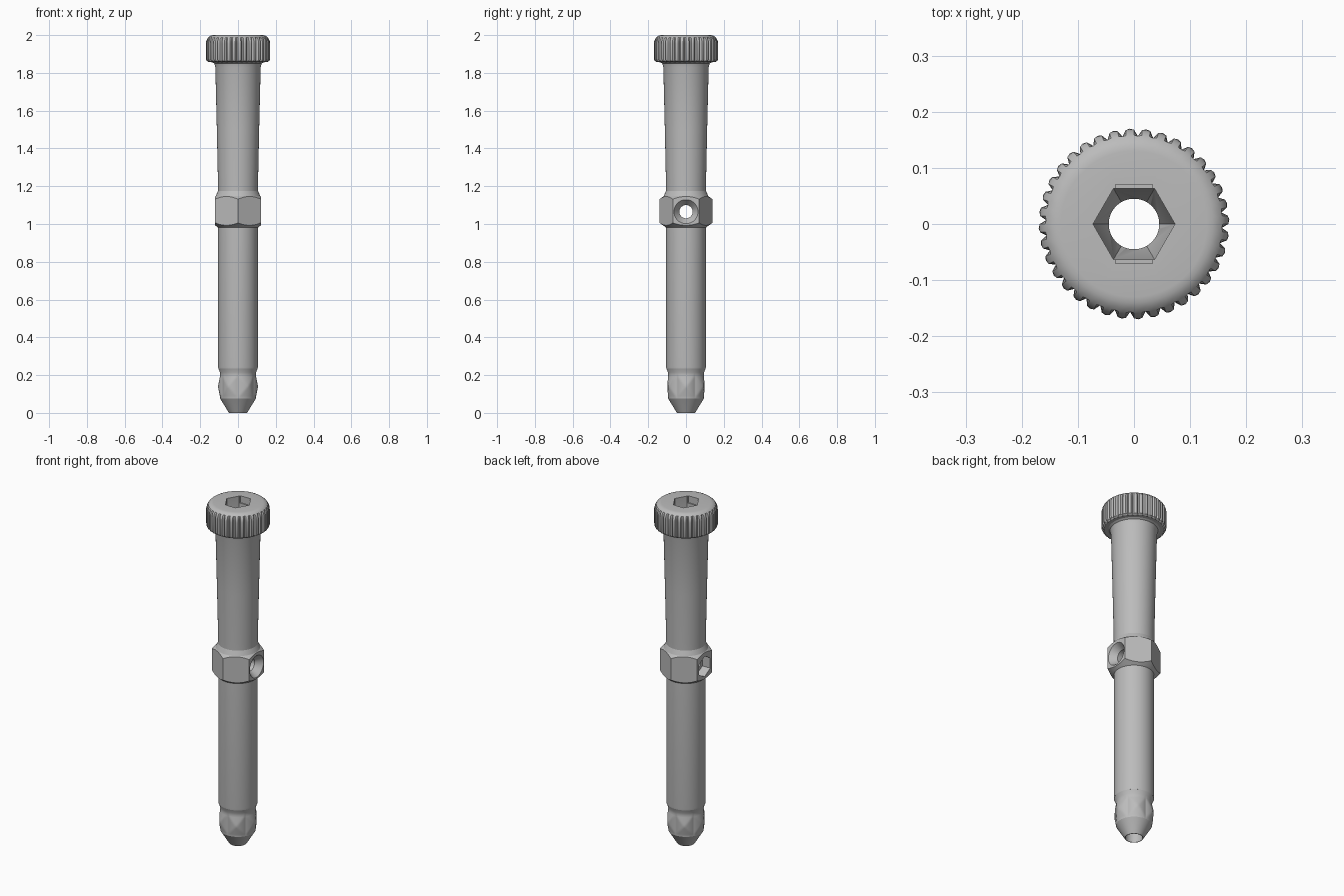
import bpy, bmesh
from math import radians, cos, sin, pi, tau
from mathutils import Matrix

if "Cube" in bpy.data.objects:
    bpy.data.objects.remove(bpy.data.objects["Cube"])

steel = bpy.data.materials.new("grey_steel")
steel.use_nodes = True
GREY = (0.5, 0.5, 0.5, 1)
steel.diffuse_color = GREY
steel.node_tree.nodes["Principled BSDF"].inputs["Base Color"].default_value = GREY

BORE = 0.045
SEGS = 144


def lathe(name, profile, segs=SEGS, phase=0, tube=True, shape=None):
    """Revolve (radius, z) points; a tube closes on itself, a solid gets end caps."""
    bm = bmesh.new()
    rings = []
    for r, z in profile:
        ring = []
        for i in range(segs):
            a = tau * i / segs + phase
            radius = shape(i, r, z) if shape else r
            ring.append(bm.verts.new((radius * cos(a), radius * sin(a), z)))
        rings.append(ring)
    pairs = list(zip(rings, rings[1:]))
    if tube:
        pairs.append((rings[-1], rings[0]))
    else:
        bm.faces.new(rings[0])
        bm.faces.new(rings[-1])
    for low, high in pairs:
        for i in range(segs):
            j = (i + 1) % segs
            bm.faces.new((low[i], low[j], high[j], high[i]))
    bmesh.ops.recalc_face_normals(bm, faces=bm.faces)
    mesh = bpy.data.meshes.new(name)
    bm.to_mesh(mesh)
    bm.free()
    ob = bpy.data.objects.new(name, mesh)
    bpy.context.collection.objects.link(ob)
    mesh.materials.append(steel)
    return ob


def box(name, size, centre):
    bpy.ops.mesh.primitive_cube_add(size=1)
    ob = bpy.context.object
    ob.name = name
    ob.data.transform(Matrix.Translation(centre) @ Matrix.Diagonal((*size, 1)))
    ob.data.materials.append(steel)
    return ob


def boolean(ob, tool, operation="DIFFERENCE"):
    """Apply a boolean and discard its tool."""
    mod = ob.modifiers.new("cut", "BOOLEAN")
    mod.operation, mod.object, mod.solver = operation, tool, "EXACT"
    bpy.context.view_layer.objects.active = ob
    bpy.ops.object.modifier_apply(modifier=mod.name)
    bpy.data.objects.remove(tool)


def knurl(i, r, z):
    """Every fourth segment of the rim is a groove."""
    return min(r, (0.168, 0.17, 0.168, 0.157)[i % 4])


def lobes(i, r, z):
    """Six pointed bumps around the tip."""
    if r <= BORE or not 0.079 < z < 0.201:
        return r
    off = abs((i + 12) % 24 - 12) / 12
    rise = 1 - max(abs(z - 0.14) / 0.06, off)
    return r + 0.012 * rise


# Head and tapered upper shaft, with a rounded rim
rim = [(0.13 + 0.04 * cos(a), 1.955 + 0.045 * sin(a))
       for a in (radians(15 * k) for k in range(7))]
head = lathe("head_and_upper_shaft", [
    (BORE, 1.16), (0.106, 1.16), (0.106, 1.22), (0.112, 1.5), (0.12, 1.83),
    (0.125, 1.85), (0.135, 1.856), (0.155, 1.857), (0.165, 1.863), (0.17, 1.872),
    *rim, (BORE, 2.0)], shape=knurl)

# Hexagonal socket with relief slots on two sides
boolean(head, lathe("socket_cutter", [(0.03, 1.75), (0.073, 1.87), (0.073, 2.02)],
                    segs=6, tube=False))
boolean(head, box("slot_cutter", (0.066, 0.14, 0.1), (0, 0, 2.01)))

# Hexagonal collar with turned chamfers
collar = lathe("hex_collar", [(0.14, 0.95), (0.14, 1.2)], segs=6, phase=pi / 2, tube=False)
boolean(collar, lathe("chamfer_tool", [
    (BORE, 0.98), (0.104, 0.98), (0.142, 1.008), (0.142, 1.13),
    (0.118, 1.148), (0.106, 1.175), (BORE, 1.175)]), "INTERSECT")

# Cross hole: countersunk on one face, hexagonal pocket on the other
side = Matrix.Translation((0, 0, 1.065)) @ Matrix.Rotation(pi / 2, 4, "Y")
for points, segs in (
        ([(0.035, -0.2), (0.035, 0.2)], 48),
        ([(0.034, 0.082), (0.064, 0.122), (0.064, 0.2)], 48),
        ([(0.06, -0.2), (0.06, -0.07)], 6)):
    cutter = lathe("cross_cutter", points, segs=segs, tube=False)
    cutter.data.transform(side)
    boolean(collar, cutter)

# Straight lower shaft
lower = lathe("lower_shaft", [(BORE, 0.235), (0.104, 0.235), (0.105, 0.245),
                              (0.105, 0.985), (BORE, 0.985)])

# Lobed neck and conical tip
neck = [(0.094, 0.08 + 0.01 * k) for k in range(13)]
tip = lathe("lobed_tip", [(BORE, 0), (0.048, 0), (0.092, 0.072), (0.094, 0.075),
                          *neck, (0.096, 0.215), (0.104, 0.236), (BORE, 0.236)],
            shape=lobes)

# Smooth the turned surfaces, keep edges crisp
for ob in (head, collar, lower, tip):
    bpy.ops.object.select_all(action="DESELECT")
    ob.select_set(True)
    bpy.context.view_layer.objects.active = ob
    bpy.ops.object.shade_smooth_by_angle(angle=radians(25))
